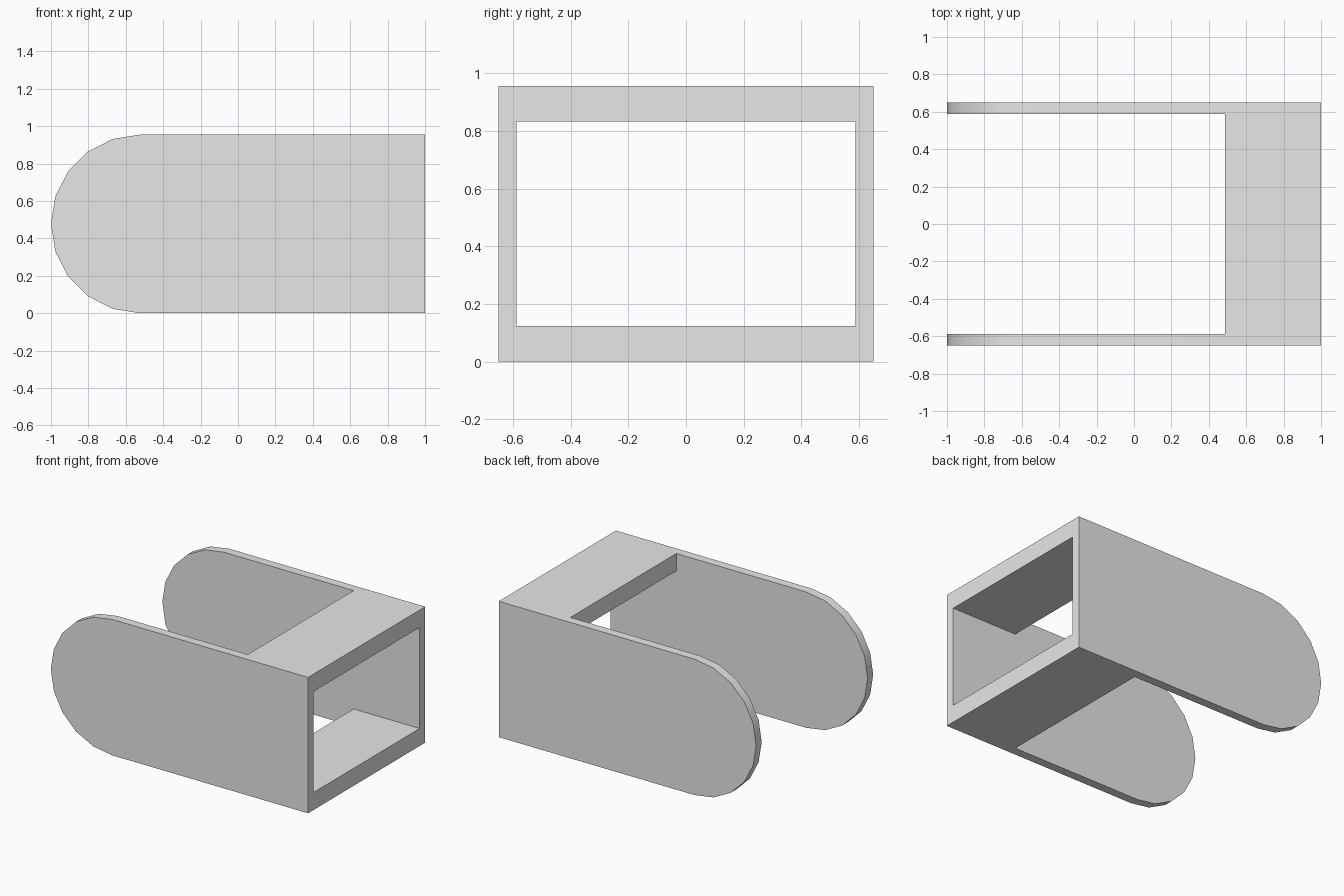
import bpy
import bmesh
from math import sin, cos, pi, radians
from mathutils import Matrix, Vector

if "Cube" in bpy.data.objects:
    bpy.data.objects.remove(bpy.data.objects["Cube"], do_unlink=True)

HEIGHT = 0.955
RADIUS = HEIGHT / 2
HALF_WIDTH = 0.65
INNER = 0.588        # half gap between the side plates
BRIDGE_X = 0.487     # where the top and bottom bridges start
BRIDGE_T = 0.123     # bridge thickness

grey = bpy.data.materials.new("light grey")
grey.use_nodes = True
colour = (0.8, 0.8, 0.8, 1)
grey.diffuse_color = colour
grey.node_tree.nodes["Principled BSDF"].inputs["Base Color"].default_value = colour


def make_object(name, bm):
    bmesh.ops.recalc_face_normals(bm, faces=bm.faces)
    mesh = bpy.data.meshes.new(name)
    bm.to_mesh(mesh)
    bm.free()
    mesh.materials.append(grey)
    obj = bpy.data.objects.new(name, mesh)
    bpy.context.collection.objects.link(obj)
    return obj


def box(name, low, high):
    low, high = Vector(low), Vector(high)
    bm = bmesh.new()
    bmesh.ops.create_cube(bm, size=1, matrix=Matrix.Translation((low + high) / 2)
                          @ Matrix.Diagonal(high - low).to_4x4())
    return make_object(name, bm)


# Bracket body: rounded side profile extruded across the width
arc = [(RADIUS - 1 - RADIUS * sin(a), RADIUS + RADIUS * cos(a))
       for a in (pi * i / 10 for i in range(11))]
profile = [(1, HEIGHT)] + arc + [(1, 0)]
bm = bmesh.new()
face = bm.faces.new([bm.verts.new((x, -HALF_WIDTH, z)) for x, z in profile])
sweep = bmesh.ops.extrude_face_region(bm, geom=[face], use_keep_orig=True)
bmesh.ops.translate(bm, vec=(0, 2 * HALF_WIDTH, 0),
                    verts=[v for v in sweep["geom"] if isinstance(v, bmesh.types.BMVert)])
bracket = make_object("bracket", bm)

# Gap between the plates, then the window through the bridge end
cutters = [
    box("gap_cutter", (-1.2, -INNER, -0.2), (BRIDGE_X, INNER, 1.2)),
    box("window_cutter", (0.2, -INNER, BRIDGE_T), (1.2, INNER, HEIGHT - BRIDGE_T)),
]
bpy.context.view_layer.objects.active = bracket
for cutter in cutters:
    cutter.hide_render = True
    cut = bracket.modifiers.new(cutter.name, 'BOOLEAN')
    cut.operation = 'DIFFERENCE'
    cut.solver = 'EXACT'
    cut.object = cutter
    bpy.ops.object.modifier_apply(modifier=cut.name)
    bpy.data.objects.remove(cutter, do_unlink=True)

# Smooth rounded rims, sharp corners
bpy.ops.object.select_all(action='DESELECT')
bracket.select_set(True)
bpy.ops.object.shade_smooth_by_angle(angle=radians(30))
